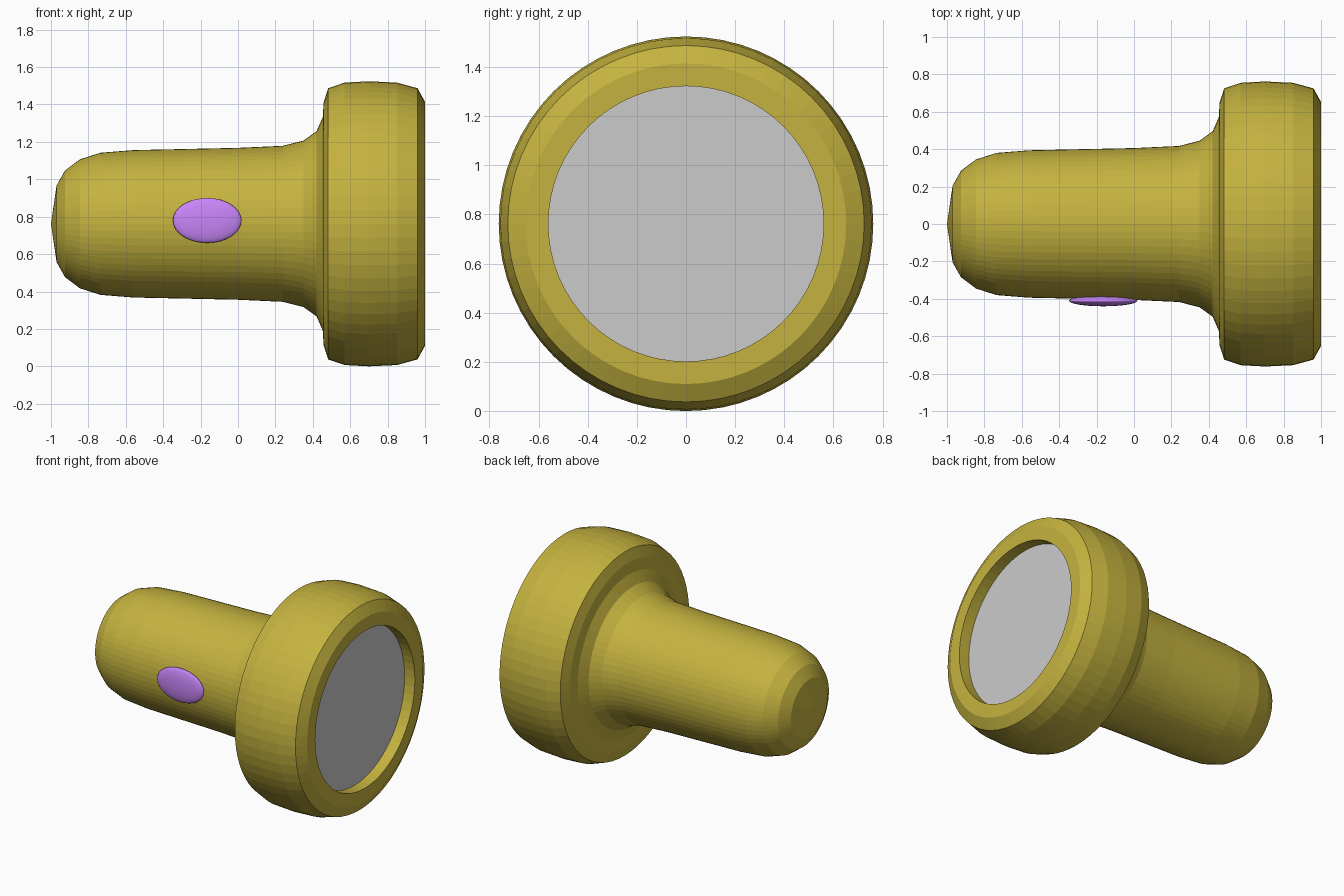
import bpy, bmesh, math

if "Cube" in bpy.data.objects:
    bpy.data.objects.remove(bpy.data.objects["Cube"])

AXIS_Z = 0.762
SIDES = 64


def material(name, rgb):
    m = bpy.data.materials.new(name)
    m.diffuse_color = (*rgb, 1)
    m.use_nodes = True
    m.node_tree.nodes["Principled BSDF"].inputs["Base Color"].default_value = m.diffuse_color
    return m


def finish(name, bm, mat=None):
    bmesh.ops.recalc_face_normals(bm, faces=bm.faces)
    mesh = bpy.data.meshes.new(name)
    bm.to_mesh(mesh)
    bm.free()
    obj = bpy.data.objects.new(name, mesh)
    bpy.context.collection.objects.link(obj)
    if mat:
        mesh.materials.append(mat)
    return obj


def ring(bm, x, r):
    return [bm.verts.new((x, r * math.cos(a), AXIS_Z + r * math.sin(a)))
            for a in (2 * math.pi * i / SIDES for i in range(SIDES))]


olive = material("olive", (0.56, 0.45, 0.05))
purple = material("purple", (0.58, 0.24, 0.95))

# Body: profile (x, radius) turned about the long axis, tail to lens recess
profile = [(-0.97, 0.205), (-0.925, 0.285), (-0.845, 0.345), (-0.735, 0.38),
           (-0.56, 0.394), (0.0, 0.406), (0.24, 0.417), (0.35, 0.445),
           (0.42, 0.495), (0.453, 0.57), (0.458, 0.65), (0.482, 0.725),
           (0.57, 0.755), (0.70, 0.762), (0.85, 0.755), (0.96, 0.725),
           (1.0, 0.652), (1.0, 0.56), (0.92, 0.56)]
bm = bmesh.new()
rings = [ring(bm, x, r) for x, r in profile]
for a, b in zip(rings, rings[1:]):
    for i in range(SIDES):
        j = (i + 1) % SIDES
        bm.faces.new((a[i], a[j], b[j], b[i]))
tip = bm.verts.new((-1.0, 0, AXIS_Z))
for i in range(SIDES):
    bm.faces.new((tip, rings[0][(i + 1) % SIDES], rings[0][i]))
finish("flashlight_body", bm, olive)

# Lens: flat grey disc at the bottom of the recess
bm = bmesh.new()
lens_face = bm.faces.new(ring(bm, 0.92, 0.56))
lens_face.normal_update()
if lens_face.normal.x < 0:
    lens_face.normal_flip()
mesh = bpy.data.meshes.new("lens")
bm.to_mesh(mesh)
bm.free()
bpy.context.collection.objects.link(bpy.data.objects.new("lens", mesh))

# Switch button: flattened ellipsoid on the front of the barrel
bm = bmesh.new()
bmesh.ops.create_uvsphere(bm, u_segments=32, v_segments=16, radius=1)
button = finish("switch_button", bm, purple)
button.scale = (0.183, 0.03, 0.12)
button.location = (-0.165, -0.41, 0.78)
for p in button.data.polygons:
    p.use_smooth = True
